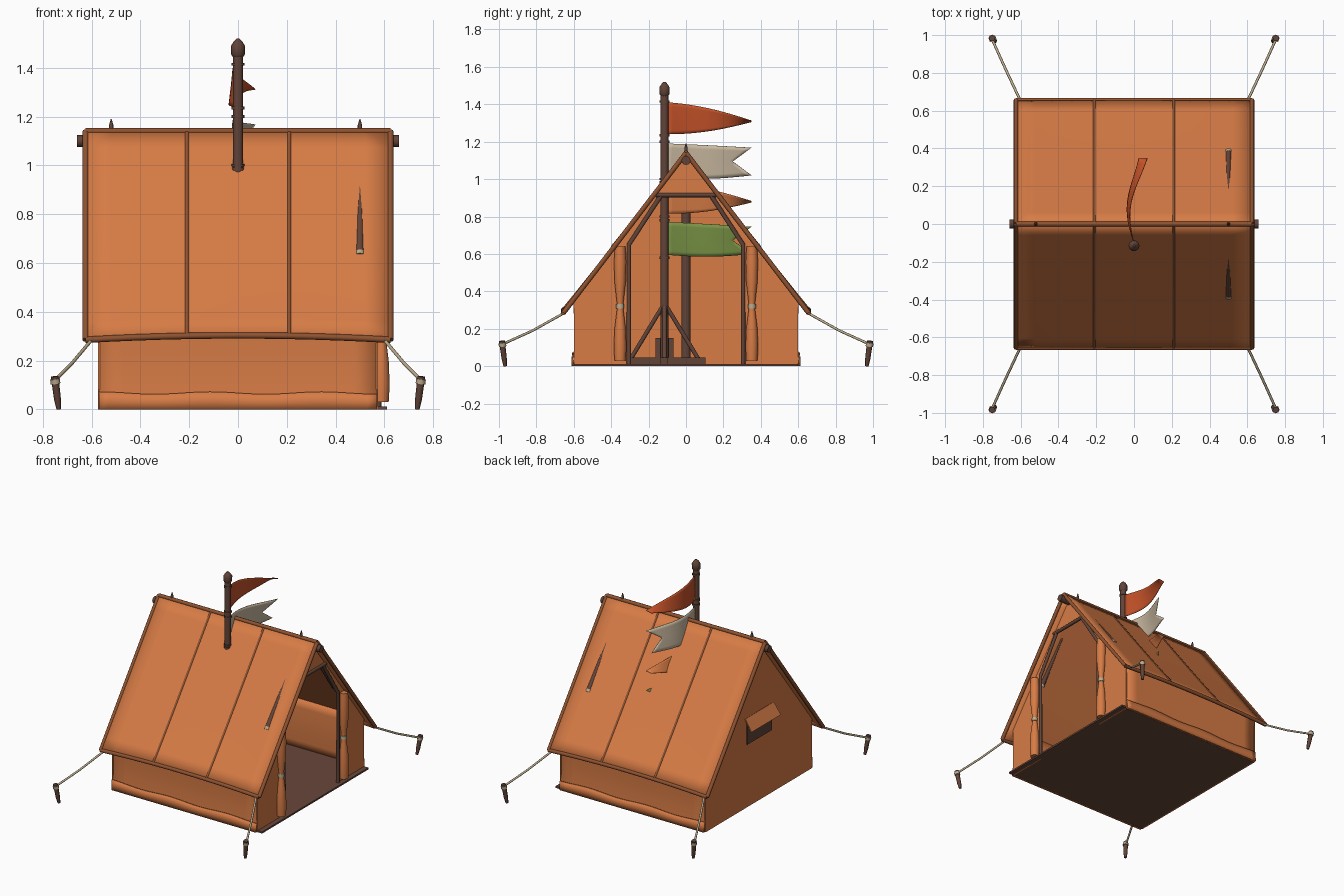
import bpy, math
from mathutils import Vector

cube = bpy.data.objects.get("Cube")
if cube:
    bpy.data.objects.remove(cube, do_unlink=True)


def material(name, rgb):
    m = bpy.data.materials.new(name)
    m.use_nodes = True
    m.diffuse_color = (*rgb, 1)
    bsdf = next(n for n in m.node_tree.nodes if n.type == 'BSDF_PRINCIPLED')
    bsdf.inputs["Base Color"].default_value = (*rgb, 1)
    bsdf.inputs["Roughness"].default_value = 0.9
    return m


CANVAS = material("orange canvas", (0.68, 0.2, 0.06))
TRIM = material("brown trim", (0.27, 0.085, 0.03))
WOOD = material("dark wood", (0.12, 0.057, 0.04))
FLOOR = material("ground sheet", (0.14, 0.063, 0.043))
ROPE = material("rope", (0.5, 0.41, 0.27))
RED = material("red cloth", (0.56, 0.085, 0.022))
CREAM = material("cream cloth", (0.58, 0.48, 0.35))
GREEN = material("green cloth", (0.19, 0.29, 0.06))


def link(name, data, mat):
    ob = bpy.data.objects.new(name, data)
    data.materials.append(mat)
    bpy.context.collection.objects.link(ob)
    return ob


def sheet(name, verts, faces, mat, thick=0.0, smooth=False):
    me = bpy.data.meshes.new(name)
    me.from_pydata(verts, [], faces)
    if smooth:
        me.polygons.foreach_set("use_smooth", [True] * len(me.polygons))
    ob = link(name, me, mat)
    if thick:
        mod = ob.modifiers.new("Thickness", 'SOLIDIFY')
        mod.thickness = thick
        mod.offset = 0
    return ob


def grid(name, fn, nu, nv, mat, thick=0.0):
    """Smooth sheet from a function of u, v in 0..1."""
    verts = [fn(i / nu, j / nv) for i in range(nu + 1) for j in range(nv + 1)]
    w = nv + 1
    faces = [(i * w + j, (i + 1) * w + j, (i + 1) * w + j + 1, i * w + j + 1)
             for i in range(nu) for j in range(nv)]
    return sheet(name, verts, faces, mat, thick, True)


def tube(name, pts, radii, mat, res=2):
    """Round rod through points, with one radius or a radius per point."""
    if not isinstance(radii, (list, tuple)):
        radii = [radii] * len(pts)
    cu = bpy.data.curves.new(name, 'CURVE')
    cu.dimensions = '3D'
    cu.bevel_depth = 1.0
    cu.bevel_resolution = res
    cu.use_fill_caps = True
    sp = cu.splines.new('POLY')
    sp.points.add(len(pts) - 1)
    for p, co, r in zip(sp.points, pts, radii):
        p.co = (*co, 1)
        p.radius = r
    return link(name, cu, mat)


def box(name, lo, hi, mat):
    v = [(x, y, z) for x in (lo[0], hi[0]) for y in (lo[1], hi[1]) for z in (lo[2], hi[2])]
    f = [(0, 1, 3, 2), (4, 6, 7, 5), (0, 4, 5, 1), (2, 3, 7, 6), (0, 2, 6, 4), (1, 5, 7, 3)]
    return sheet(name, v, f, mat)


HX, EAVE, TOP, LOW = 0.625, 0.655, 1.14, 0.285
WX, WY = 0.57, 0.6


def roof(x, s, side, lift=0.0):
    """Point on the roof: s runs from ridge (0) to eave (1)."""
    z = TOP - (TOP - LOW) * s + 0.018 * s ** 4 * (1 - (x / HX) ** 2)
    return (x, side * EAVE * s, z + lift)


steps = [i / 12 for i in range(13)]

for side, tag in ((-1, "front"), (1, "back")):
    # roof slope with seams and edge binding
    grid("roof_" + tag, lambda u, v: roof(HX * (2 * u - 1), v, side), 12, 12, CANVAS, 0.012)
    for x in (-0.21, 0.21):
        tube("roof_seam_" + tag, [roof(x, s, side, 0.004) for s in steps], 0.009, TRIM, 1)
    for x in (-HX, HX):
        tube("roof_edge_" + tag, [roof(x, s, side) for s in steps], 0.013, TRIM)
    tube("eave_edge_" + tag, [roof(HX * (2 * s - 1), 1, side) for s in steps], 0.013, TRIM)

    # low side wall with a wavy skirt at its foot
    grid("side_wall_" + tag,
         lambda u, v: (WX * (2 * u - 1), side * (WY - 0.008 * math.sin(math.pi * v)), 0.36 * v),
         12, 6, CANVAS, 0.01)
    grid("skirt_" + tag,
         lambda u, v: (WX * (2 * u - 1), side * (WY + 0.009 - 0.003 * v),
                       v * (0.067 + 0.005 * math.cos(u * math.tau * 2.5))),
         30, 2, CANVAS, 0.008)

    # half of the entrance gable, leaving the doorway open
    outline = [(0.31, 0), (WY, 0), (WY, 0.35), (0, 1.12), (0, 0.91), (0.14, 0.91), (0.31, 0.65)]
    sheet("entrance_gable_" + tag, [(WX, side * y, z) for y, z in outline],
          [tuple(range(len(outline)))], CANVAS, 0.01)
    tube("door_frame_" + tag, [(WX + 0.006, side * y, z) for y, z in
                               ((0.305, 0.01), (0.305, 0.65), (0.135, 0.91))], 0.012, WOOD)

    # rolled door flap gathered by a tie
    heights = (0.03, 0.1, 0.2, 0.28, 0.32, 0.36, 0.45, 0.56, 0.64)
    widths = (0.03, 0.034, 0.03, 0.02, 0.015, 0.02, 0.03, 0.033, 0.028)
    tube("door_flap_" + tag, [(0.588, side * 0.352, z) for z in heights], widths, CANVAS, 4)
    tube("flap_tie_" + tag, [(0.588, side * 0.352, z) for z in (0.308, 0.332)], 0.021, ROPE)
    tube("flap_cord_" + tag, [(0.55, side * 0.375, 0.645), (0.61, side * 0.368, 0.645)], 0.005, TRIM, 1)

    # rafter pole showing through the roof near the entrance
    tube("rafter_" + tag, [(0.5, side * 0.17, 0.915), (0.5, side * 0.375, 0.645)],
         (0.008, 0.018), WOOD)
    tube("rafter_tip_" + tag, [(0.5, side * 0.375, 0.645), (0.5, side * 0.386, 0.63)], 0.019, ROPE)

    # guy ropes and stakes
    for sx in (-1, 1):
        tube("guy_rope", [(sx * 0.6, side * 0.65, 0.285), (sx * 0.68, side * 0.82, 0.19),
                          (sx * 0.75, side * 0.975, 0.12)], 0.007, ROPE)
        foot, head = Vector((sx * 0.735, side * 0.967, 0)), Vector((sx * 0.752, side * 0.984, 0.135))
        tube("stake", [foot, foot.lerp(head, 0.3), head], (0.009, 0.014, 0.016), WOOD)
        tube("stake_loop", [foot.lerp(head, 0.78), foot.lerp(head, 0.92)], 0.02, ROPE)

# ridge
tube("ridge_binding", [(-HX, 0, TOP), (HX, 0, TOP)], 0.014, TRIM)
tube("ridge_pole", [(-0.66, 0, 1.1), (0.66, 0, 1.1)], 0.024, WOOD, 4)
for x in (-0.52, 0.5):
    tube("ridge_spike", [(x, 0, 1.1), (x, 0, 1.165), (x, 0, 1.19)], (0.009, 0.009, 0.002), WOOD)
tube("door_lintel", [(WX + 0.008, -0.16, 0.915), (WX + 0.008, 0.16, 0.915)], 0.012, WOOD)
tube("rear_post", [(-0.52, 0, 0), (-0.52, 0, 1.1)], 0.025, WOOD, 4)

# rear gable with a window and its awning
gable = [(-WY, 0), (WY, 0), (WY, 0.35), (0, 1.12), (-WY, 0.35)]
sheet("rear_gable", [(-WX, y, z) for y, z in gable], [(0, 1, 2, 3, 4)], CANVAS, 0.01)
box("window", (-0.582, -0.14, 0.45), (-0.575, 0.14, 0.62), WOOD)
sheet("window_awning", [(-0.578, -0.16, 0.64), (-0.578, 0.16, 0.64),
                        (-0.63, 0.165, 0.56), (-0.63, -0.165, 0.56)], [(0, 1, 2, 3)], CANVAS, 0.008)

# ground sheet
box("ground_sheet", (-WX, -WY, 0), (0.61, WY, 0.012), FLOOR)

# flag pole with collars and a finial
PY = -0.115
tube("flag_pole", [(0, PY, 0.01), (0, PY, 1.46)], 0.021, WOOD, 4)
tube("finial", [(0, PY, z) for z in (1.445, 1.455, 1.49, 1.505, 1.52)],
     (0.021, 0.028, 0.029, 0.02, 0.006), WOOD, 3)
for z in (0.58, 0.78, 0.8, 0.985, 1.0, 1.2, 1.235, 1.415):
    tube("pole_collar", [(0, PY, z - 0.006), (0, PY, z + 0.006)], 0.026, WOOD, 4)

# braced cross foot of the flag pole
for dx, dy in ((1, 0), (-1, 0), (0, 1), (0, -1)):
    ends = [(0, PY), (dx * 0.22, PY + dy * 0.22)]
    wx, wy = 0.02 * abs(dy), 0.02 * abs(dx)
    box("foot_beam", (min(p[0] for p in ends) - wx, min(p[1] for p in ends) - wy, 0.012),
        (max(p[0] for p in ends) + wx, max(p[1] for p in ends) + wy, 0.045), WOOD)
    tube("foot_brace", [(dx * 0.18, PY + dy * 0.18, 0.04), (dx * 0.01, PY + dy * 0.01, 0.32)],
         0.013, WOOD, 1)
    cx, cy = dx * 0.034, PY + dy * 0.034
    box("foot_block", (cx - 0.013, cy - 0.013, 0.012), (cx + 0.013, cy + 0.013, 0.15), WOOD)


def flag(name, mat, low, high, tip_low, tip_high, notch):
    """Waving flag: a notch cuts a swallowtail, equal tips make a pennant."""
    def point(u, v):
        length = 0.45 - notch * (1 - abs(2 * v - 1))
        d = u * length / 0.45
        x = -0.03 * math.sin(math.pi * 1.35 * d) + 0.022 * d ** 3 + 0.045 * (v - 0.5) * d
        ease = u ** 1.2
        bottom = low + (tip_low - low) * ease - 0.012 * math.sin(math.pi * u)
        top = high + (tip_high - high) * ease + 0.01 * math.sin(math.pi * u) * (notch == 0)
        return (x, PY + 0.015 + u * length, bottom + (top - bottom) * v)
    grid(name, point, 16, 8, mat, 0.003)


flag("red_pennant", RED, 1.24, 1.41, 1.306, 1.312, 0)
flag("cream_flag", CREAM, 1.01, 1.19, 1.02, 1.168, 0.1)
flag("orange_pennant", CANVAS, 0.815, 0.975, 0.876, 0.882, 0)
flag("green_flag", GREEN, 0.595, 0.77, 0.6, 0.745, 0.1)
